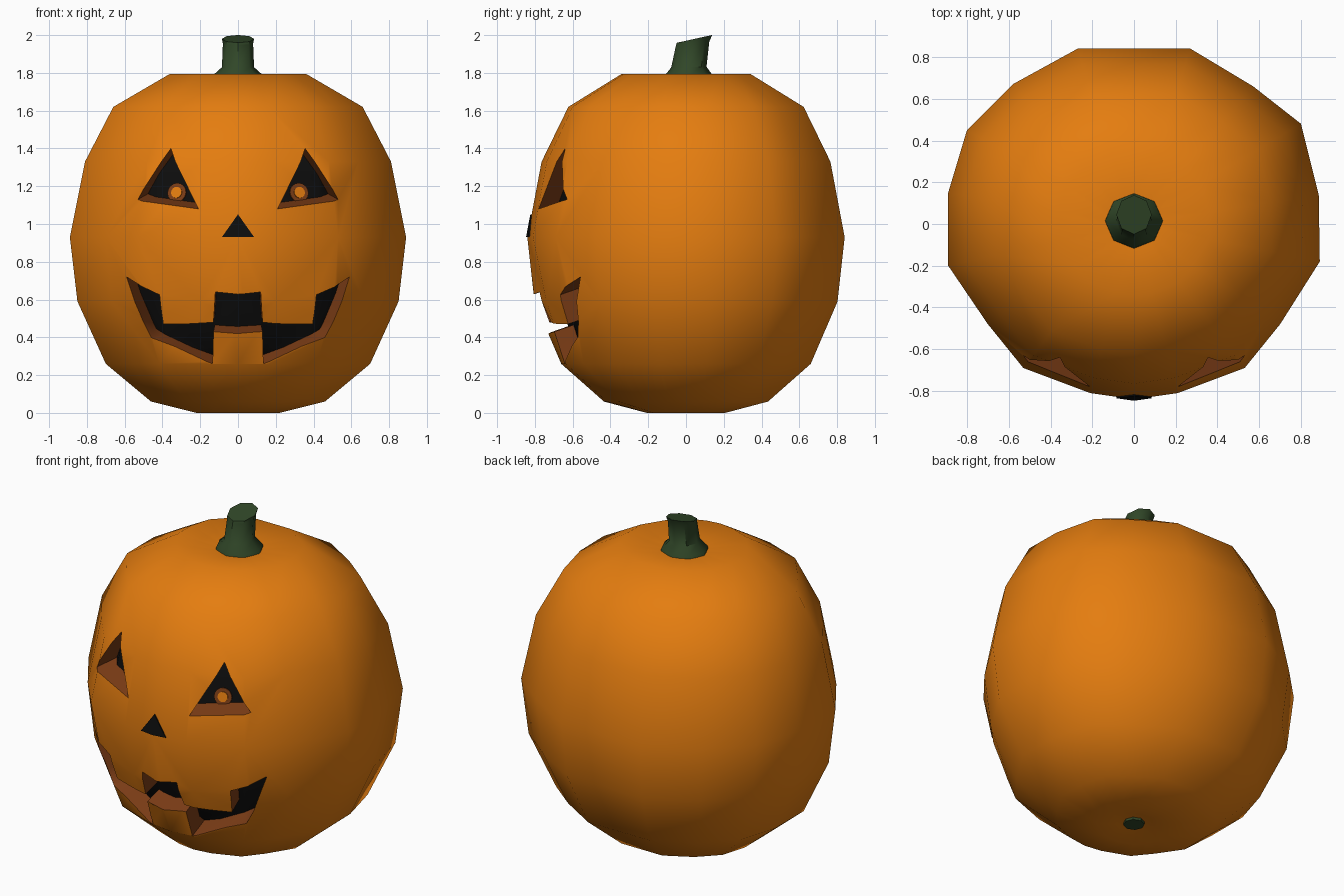
import bpy, bmesh, math
from mathutils import Vector
from mathutils.bvhtree import BVHTree

if "Cube" in bpy.data.objects:
    bpy.data.objects.remove(bpy.data.objects["Cube"])


def material(name, rgb):
    m = bpy.data.materials.new(name)
    m.diffuse_color = (*rgb, 1)
    m.use_nodes = True
    m.node_tree.nodes["Principled BSDF"].inputs["Base Color"].default_value = m.diffuse_color
    return m


MATS = [material("pumpkin orange", (0.78, 0.205, 0.005)),
        material("cut flesh brown", (0.2, 0.046, 0.008)),
        material("inner black", (0.004, 0.004, 0.004)),
        material("stem green", (0.03, 0.062, 0.021))]
ORANGE, BROWN, BLACK, GREEN = range(4)


def make(name, bm, mat, angle=50):
    bmesh.ops.recalc_face_normals(bm, faces=bm.faces)
    for f in bm.faces:
        f.material_index = mat
    me = bpy.data.meshes.new(name)
    bm.to_mesh(me)
    tree = BVHTree.FromBMesh(bm)
    bm.free()
    for m in MATS:
        me.materials.append(m)
    ob = bpy.data.objects.new(name, me)
    bpy.context.collection.objects.link(ob)
    if angle:
        smooth(ob, angle)
    return ob, tree


def activate(ob):
    bpy.ops.object.select_all(action='DESELECT')
    ob.select_set(True)
    bpy.context.view_layer.objects.active = ob


def smooth(ob, angle):
    activate(ob)
    bpy.ops.object.shade_smooth_by_angle(angle=math.radians(angle))


def loft(rings):
    """Closed skin through a list of equal-length point rings."""
    bm = bmesh.new()
    rows = [[bm.verts.new(p) for p in r] for r in rings]
    n = len(rows[0])
    for a, b in zip(rows, rows[1:]):
        for i in range(n):
            bm.faces.new((a[i], a[(i + 1) % n], b[(i + 1) % n], b[i]))
    bm.faces.new(rows[0])
    bm.faces.new(rows[-1])
    return bm


def subtract(ob, cutter):
    mod = ob.modifiers.new("cut", 'BOOLEAN')
    mod.operation, mod.solver, mod.object = 'DIFFERENCE', 'EXACT', cutter
    activate(ob)
    bpy.ops.object.modifier_apply(modifier=mod.name)


# Pumpkin body: irregular cross-section scaled along a height profile
SECTION = [(0, -.84), (.21, -.81), (.53, -.69), (.70, -.48), (.89, -.18), (.885, .14),
           (.80, .48), (.57, .66), (.27, .84), (-.27, .84), (-.58, .67), (-.80, .45),
           (-.89, .15), (-.89, -.20), (-.70, -.48), (-.53, -.69), (-.21, -.81)]
PROFILE = [(.02, .1), (0, .22), (.06, .46), (.26, .70), (.59, .85), (.93, .89),
           (1.33, .81), (1.62, .66), (1.795, .36), (1.765, .1)]


def body_rings(k=1.0):
    rings = []
    for z, r in PROFILE:
        ring = []
        for x, y in SECTION:
            # cheeks either side of the centre line are flatter at the mouth
            dy = .035 if z == .59 and y < -.65 and x else 0
            ring.append((x * r / .89 * k, (y * r / .89 + dy) * k, .93 + (z - .93) * k))
        rings.append(ring)
    return rings


body, body_tree = make("pumpkin_body", loft(body_rings()), ORANGE, 0)
core, core_tree = make("core_cutter", loft(body_rings(.87)), BLACK, 0)


def on_surface(tree, x, z):
    hit, normal, _, _ = tree.ray_cast(Vector((x, -3, z)), Vector((0, 1, 0)))
    return hit, normal


def carve(name, outline, slant):
    """Cut a slanted hole through the outline; it stops at the black core."""
    rings = []
    for y in (-1.15, -.36):
        ring = []
        for x, z in outline:
            hit, _ = on_surface(body_tree, x, z)
            sx, sz = slant(x)
            ring.append((x + sx * (y - hit.y), y, z + sz * (y - hit.y)))
        rings.append(ring)
    bm = loft(rings)
    bmesh.ops.triangulate(bm, faces=bm.faces)
    cutter, _ = make(name, bm, BROWN, 0)
    subtract(cutter, core)
    subtract(body, cutter)
    bpy.data.objects.remove(cutter)


# Eyes
EYE = [(.355, 1.40), (.53, 1.13), (.21, 1.08)]
for s in (1, -1):
    carve("eye_cutter", [(s * x, z) for x, z in EYE], lambda x, s=s: (-s * .45, .25))

# Mouth with two upper teeth and one lower tooth
HALF = [(.13, .43), (.135, .26), (.46, .40), (.59, .72), (.415, .625), (.395, .47),
        (.13, .48), (.12, .64)]
MOUTH = HALF + [(-x, z) for x, z in reversed(HALF)]
carve("mouth_cutter", MOUTH, lambda x: (-x * .5, .35))
bpy.data.objects.remove(core)
smooth(body, 50)

# Nose: thin black plate folded over the centre line
bm = bmesh.new()
front, back = [], []
for x, z in [(0, 1.05), (-.085, .93), (0, .93), (.085, .93)]:
    p, _ = on_surface(body_tree, x, z + .001)
    front.append(bm.verts.new(p + Vector((0, -.007, 0))))
    back.append(bm.verts.new(p + Vector((0, .002, 0))))
for side in (front, back):
    bm.faces.new((side[0], side[1], side[2]))
    bm.faces.new((side[0], side[2], side[3]))
for i in range(4):
    j = (i + 1) % 4
    bm.faces.new((front[i], front[j], back[j], back[i]))
make("nose", bm, BLACK, 30)

# Pupils: brown ring with an orange centre, lying on the black core
for s, side in ((1, "right"), (-1, "left")):
    p, n = on_surface(core_tree, s * .322, 1.165)
    rot = n.to_track_quat('Z', 'Y').to_matrix().to_4x4()
    for label, r, lift, mat in (("pupil_ring", .052, .004, BROWN), ("pupil", .03, .009, ORANGE)):
        bm = bmesh.new()
        bmesh.ops.create_cone(bm, cap_ends=True, segments=16, radius1=r, radius2=r, depth=.008)
        bm.transform(rot)
        bmesh.ops.translate(bm, verts=bm.verts, vec=p + n * lift)
        make(f"{label}_{side}", bm, mat, 30)

# Stem: flared base, leaning back, slanted top
STEM = [(1.74, .145, .015, 0), (1.785, .135, .015, 0), (1.83, .085, .015, .02),
        (1.955, .08, .035, .1), (1.98, .085, .045, .22)]
rings = []
for z, r, cy, tilt in STEM:
    ring = []
    for i in range(8):
        a = math.tau * i / 8
        y = r * 1.1 * math.sin(a) if z > 1.8 else r * .95 * math.sin(a)
        ring.append((r * math.cos(a), cy + y, z + y * tilt))
    rings.append(ring)
make("stem", loft(rings), GREEN, 45)

# Small blossom end underneath
make("blossom_end", loft([[(.06 * math.cos(math.tau * i / 8), .06 * math.sin(math.tau * i / 8), z)
                           for i in range(8)] for z in (.005, .04)]), GREEN, 30)
